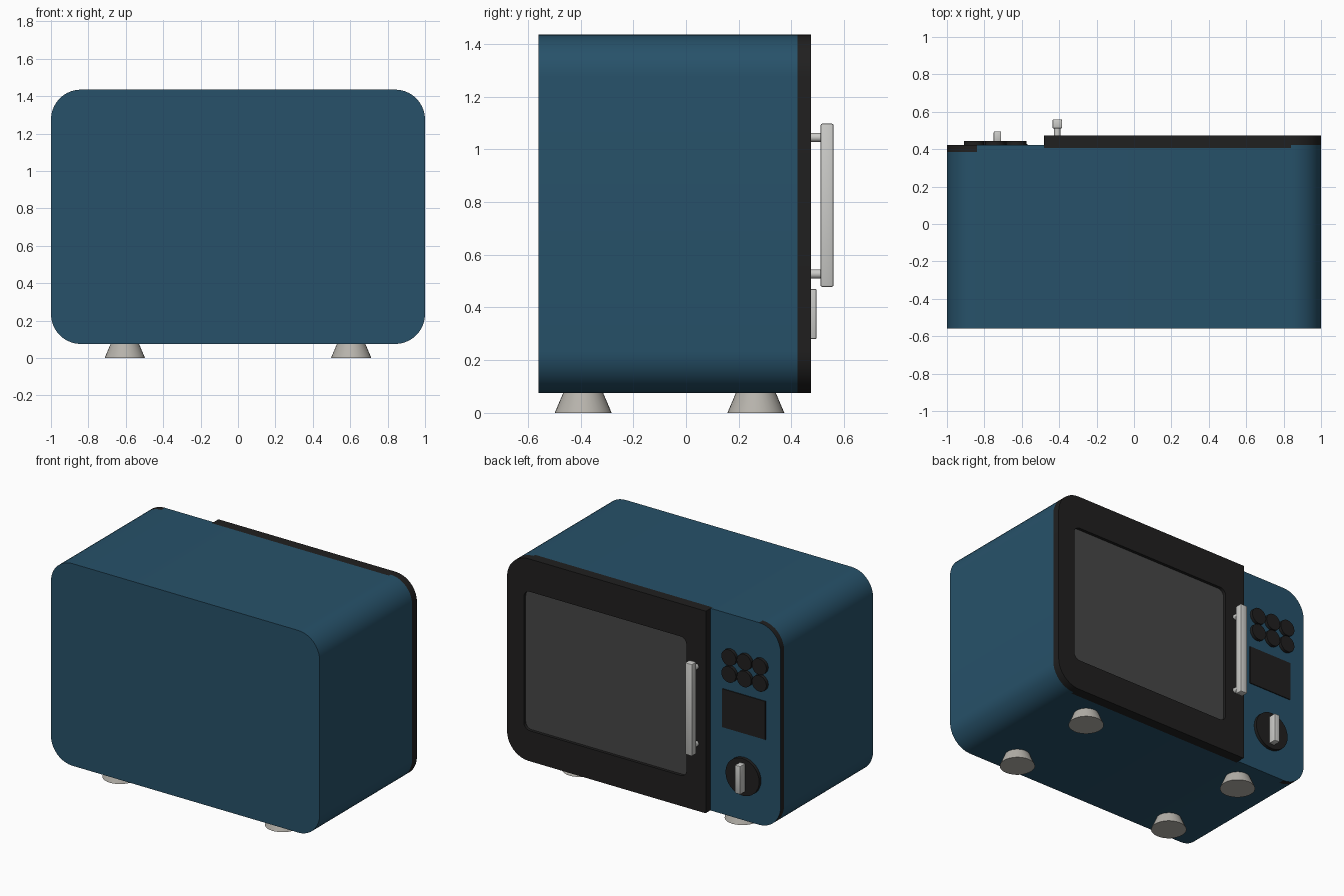
import bpy, bmesh, math
from mathutils import Matrix

if "Cube" in bpy.data.objects:
    bpy.data.objects.remove(bpy.data.objects["Cube"])


def material(name, rgb):
    m = bpy.data.materials.new(name)
    m.diffuse_color = (*rgb, 1)
    m.use_nodes = True
    m.node_tree.nodes["Principled BSDF"].inputs["Base Color"].default_value = m.diffuse_color
    return m


BLUE = material("blue enamel", (0.020, 0.083, 0.142))
BLACK = material("black plastic", (0.0145, 0.014, 0.014))
GLASS = material("dark grey glass", (0.062, 0.062, 0.062))
METAL = material("light metal", (0.60, 0.60, 0.58))
FOOT = material("warm grey rubber", (0.47, 0.45, 0.41))


def finish(name, bm, mats, rule=None):
    """Turn a bmesh into an object, colour faces by rule, smooth shallow angles."""
    bmesh.ops.recalc_face_normals(bm, faces=bm.faces)
    for f in bm.faces:
        f.smooth = True
        if rule:
            f.material_index = rule(f.calc_center_median())
    me = bpy.data.meshes.new(name)
    bm.to_mesh(me)
    bm.free()
    for m in mats:
        me.materials.append(m)
    ob = bpy.data.objects.new(name, me)
    bpy.context.collection.objects.link(ob)
    bpy.ops.object.select_all(action='DESELECT')
    ob.select_set(True)
    bpy.context.view_layer.objects.active = ob
    bpy.ops.object.shade_smooth_by_angle(angle=math.radians(35))
    return ob


def rounded(x0, x1, z0, z1, radii, n=10):
    """Rounded rectangle in xz; radii for +x top, -x top, -x bottom, +x bottom."""
    pts = []
    for k, (r, cx, sx, cz, sz) in enumerate(zip(
            radii, (x1, x0, x0, x1), (-1, 1, 1, -1), (z1, z1, z0, z0), (-1, -1, 1, 1))):
        for i in range(n + 1):
            a = math.pi / 2 * (k + i / n)
            pts.append((cx + sx * r + r * math.cos(a), cz + sz * r + r * math.sin(a)))
    return pts


def loft(name, loops, mats, rule=None):
    """Skin a row of (profile, y) loops and cap both ends."""
    bm = bmesh.new()
    rings = [[bm.verts.new((x, y, z)) for x, z in prof] for prof, y in loops]
    for a, b in zip(rings, rings[1:]):
        for i in range(len(a)):
            j = (i + 1) % len(a)
            bm.faces.new((a[i], a[j], b[j], b[i]))
    bm.faces.new(rings[0])
    bm.faces.new(rings[-1])
    return finish(name, bm, mats, rule)


def box(name, x0, x1, y0, y1, z0, z1, mat, bevel=0.0):
    bm = bmesh.new()
    bmesh.ops.create_cube(bm, size=1)
    for v in bm.verts:
        v.co = ((x0 + x1) / 2 + v.co.x * (x1 - x0),
                (y0 + y1) / 2 + v.co.y * (y1 - y0),
                (z0 + z1) / 2 + v.co.z * (z1 - z0))
    if bevel:
        bmesh.ops.bevel(bm, geom=bm.edges[:], offset=bevel, segments=2,
                        profile=0.5, affect='EDGES')
    return finish(name, bm, [mat])


def disc(name, x, z, r, y0, y1, mat):
    """Round part whose axis runs along y."""
    bm = bmesh.new()
    bmesh.ops.create_cone(bm, cap_ends=True, segments=32, radius1=r, radius2=r, depth=y1 - y0,
                          matrix=Matrix.Translation((x, (y0 + y1) / 2, z))
                          @ Matrix.Rotation(math.pi / 2, 4, 'X'))
    return finish(name, bm, [mat])


Z0, Z1, R, SPLIT, N = 0.075, 1.435, 0.16, -0.48, 10

# Body shell, with black trim round the control side and along the door edge
p = rounded(-1, 1, Z0, Z1, (R,) * 4, N)
p = p[:N + 1] + [(SPLIT, Z1)] + p[N + 1:3 * N + 3] + [(SPLIT, Z0)] + p[3 * N + 3:]


def body_rule(c):
    if c.y > 0.419:
        return 0
    trim = c.x < -0.84 and c.y > 0.385
    lip = SPLIT < c.x < 0.84 and c.y > 0.405
    return 1 if trim or lip else 0


loft("body", [(p, y) for y in (-0.56, 0.385, 0.405, 0.423)], [BLUE, BLACK], body_rule)

# Door frame with a recessed window
outer = rounded(SPLIT, 1, Z0, Z1, (R, 0.004, 0.004, R), N)
inner = rounded(-0.335, 0.875, 0.28, 1.215, (0.045,) * 4, N)
loft("door", [(outer, 0.423), (outer, 0.474), (inner, 0.474), (inner, 0.452)], [BLACK])
loft("window", [(inner, 0.450), (inner, 0.454)], [GLASS])

# Door handle on two posts
box("door_handle", -0.436, -0.384, 0.510, 0.560, 0.478, 1.097, METAL, 0.007)
for label, z in (("lower", 0.527), ("upper", 1.045)):
    disc(label + "_handle_post", -0.41, z, 0.017, 0.470, 0.515, METAL)

# Control panel: buttons, display and knob
for row, z in enumerate((1.150, 1.037)):
    for col, x in enumerate((-0.628, -0.742, -0.855)):
        disc(f"button_{row}_{col}", x, z, 0.054, 0.418, 0.444, BLACK)
box("display", -0.89, -0.57, 0.420, 0.429, 0.662, 0.920, BLACK)
disc("knob", -0.73, 0.375, 0.125, 0.418, 0.444, BLACK)
box("knob_grip", -0.75, -0.71, 0.440, 0.495, 0.28, 0.47, METAL, 0.005)

# Tapered feet
for x, side in ((-0.605, "left"), (0.605, "right")):
    for y, end in ((-0.39, "front"), (0.265, "back")):
        bm = bmesh.new()
        bmesh.ops.create_cone(bm, cap_ends=True, segments=32, radius1=0.108, radius2=0.074,
                              depth=0.08, matrix=Matrix.Translation((x, y, 0.04)))
        finish(f"{end}_{side}_foot", bm, [FOOT])
